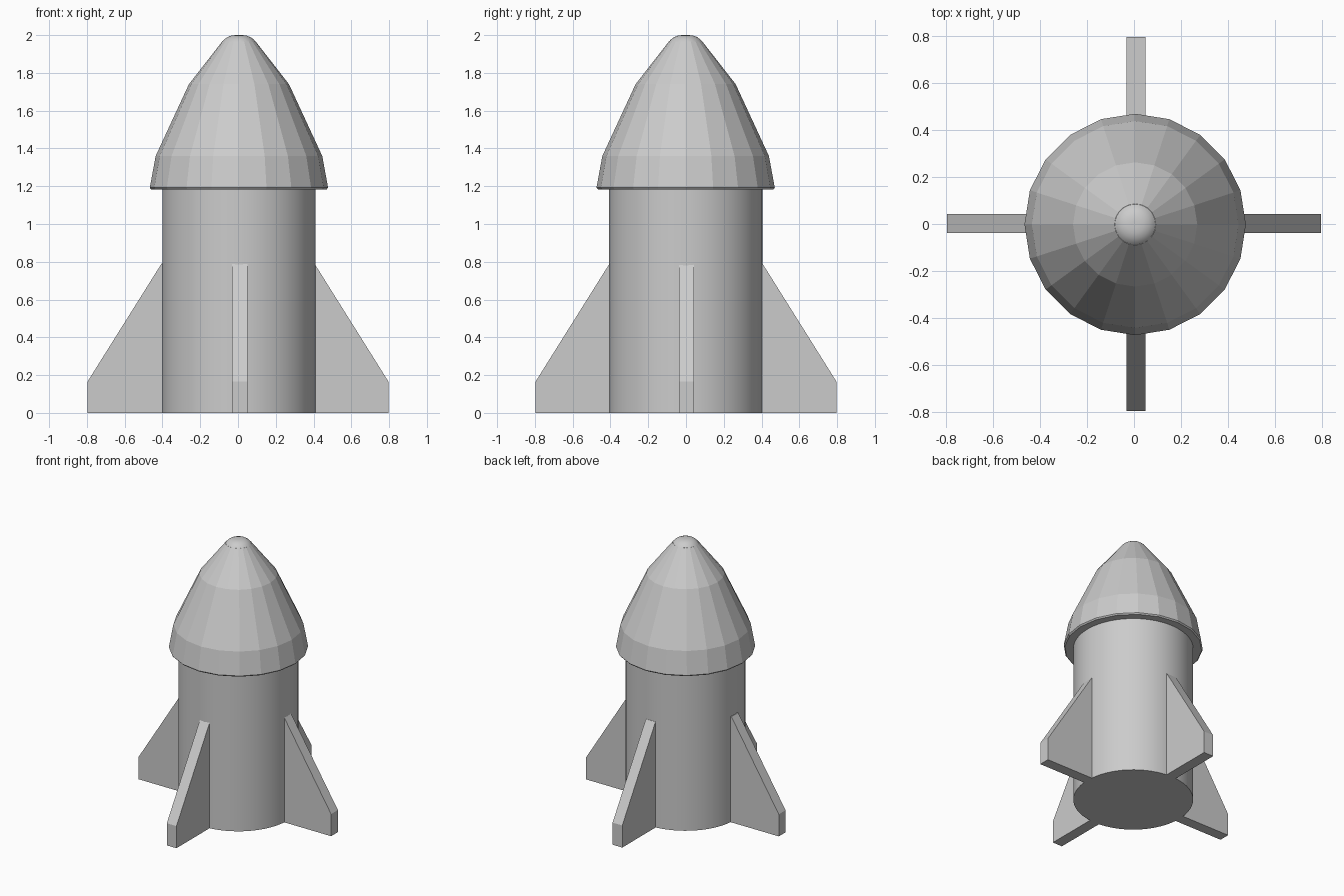
import bpy
import bmesh
import math
from mathutils import Matrix, Vector

if "Cube" in bpy.data.objects:
    bpy.data.objects.remove(bpy.data.objects["Cube"])

CENTRE = Vector((0.005, -0.002, 0))


def finish(name, bm):
    bmesh.ops.recalc_face_normals(bm, faces=bm.faces)
    mesh = bpy.data.meshes.new(name)
    bm.to_mesh(mesh)
    bm.free()
    obj = bpy.data.objects.new(name, mesh)
    bpy.context.collection.objects.link(obj)
    return obj


def lathe(name, profile, sides):
    """Stack of (radius, z) rings, capped at both ends."""
    bm = bmesh.new()
    rings = []
    for r, z in profile:
        rings.append([bm.verts.new(CENTRE + Vector((
            r * math.cos(math.tau * i / sides),
            r * math.sin(math.tau * i / sides), z))) for i in range(sides)])
    for a, b in zip(rings, rings[1:]):
        for i in range(sides):
            j = (i + 1) % sides
            bm.faces.new((a[i], a[j], b[j], b[i]))
    bm.faces.new(rings[0])
    bm.faces.new(rings[-1])
    return finish(name, bm)


def smooth(obj, degrees):
    bpy.ops.object.select_all(action='DESELECT')
    obj.select_set(True)
    bpy.context.view_layer.objects.active = obj
    bpy.ops.object.shade_smooth_by_angle(angle=math.radians(degrees))


# Smooth cylindrical body
body = lathe("body", [(0.406, 0), (0.406, 1.2)], 64)
smooth(body, 30)

# Faceted nose cone with a thin bevelled rim
lathe("nose_cone", [(0.464, 1.183), (0.472, 1.192), (0.441, 1.36),
                    (0.265, 1.74), (0.088, 1.967)], 20)

# Rounded nose tip
tip = lathe("nose_tip", [(0.088, 1.965), (0.077, 1.978), (0.06, 1.99),
                         (0.038, 1.998), (0.015, 2.0)], 40)
smooth(tip, 40)

# Four tapered fins around the base
FIN_PROFILE = [(0.38, 0), (0.797, 0), (0.797, 0.165), (0.405, 0.79), (0.38, 0.79)]
for k, name in enumerate(("right_fin", "back_fin", "left_fin", "front_fin")):
    bm = bmesh.new()
    face = bm.faces.new([bm.verts.new((x, -0.04, z)) for x, z in FIN_PROFILE])
    extruded = bmesh.ops.extrude_face_region(bm, geom=[face])["geom"]
    bmesh.ops.translate(bm, vec=(0, 0.08, 0), verts=[
        v for v in extruded if isinstance(v, bmesh.types.BMVert)])
    bmesh.ops.rotate(bm, matrix=Matrix.Rotation(k * math.pi / 2, 3, 'Z'),
                     verts=bm.verts)
    # fins on the y axis sit a touch off centre
    shift = (0.009, 0, 0) if k % 2 else (0, 0.002, 0)
    bmesh.ops.translate(bm, vec=shift, verts=bm.verts)
    finish(name, bm)
